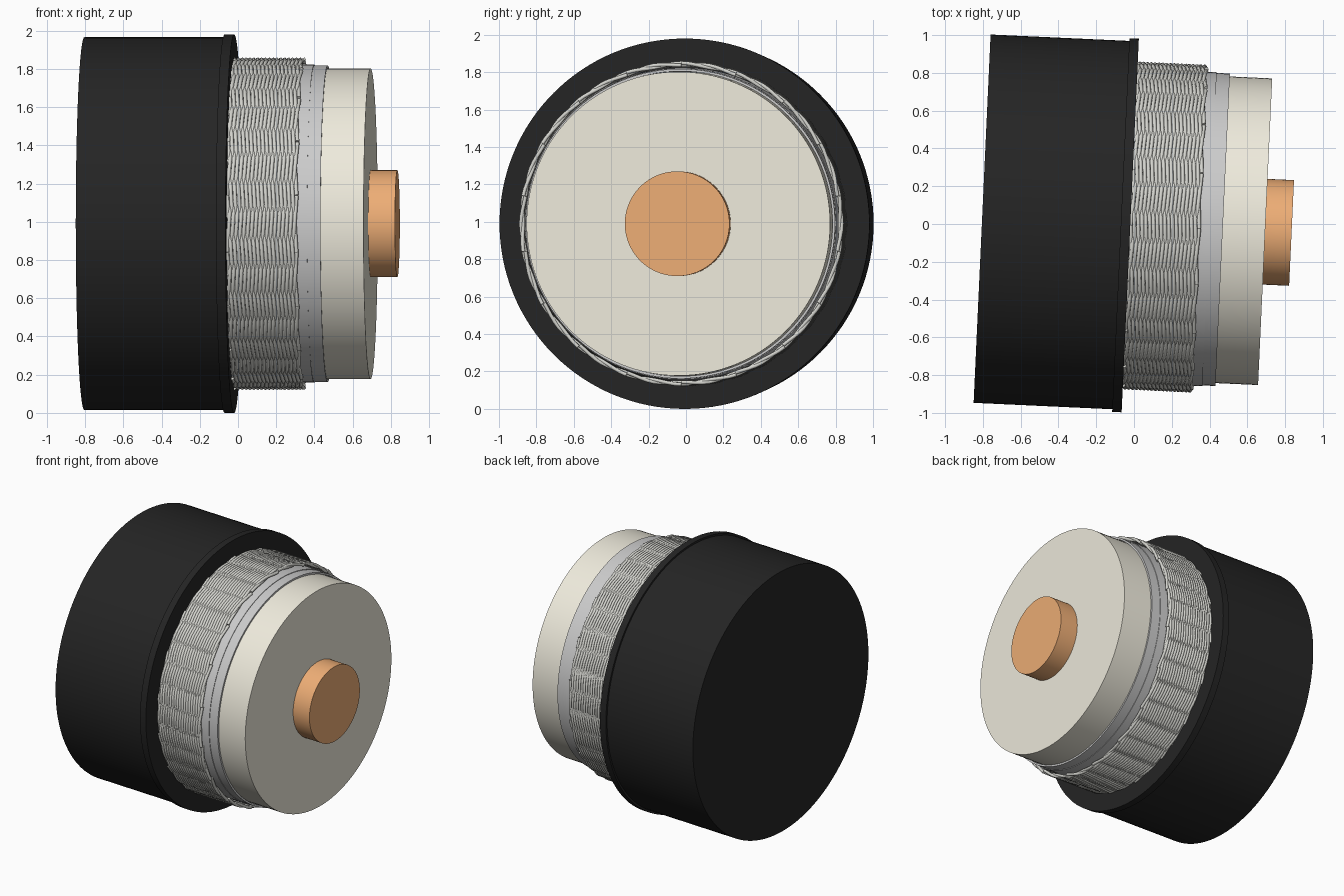
import bpy, math
from mathutils import Matrix, Vector

if "Cube" in bpy.data.objects:
    bpy.data.objects.remove(bpy.data.objects["Cube"])

# Cable axis: local +z runs along the cable, yawed a little off world +x
ORIGIN = Vector((-0.02, -0.008, 0.99))
AXIS = Matrix.Translation(ORIGIN) @ Matrix.Rotation(math.radians(-2.64), 4, 'Z') @ Matrix.Rotation(math.radians(90), 4, 'Y')


def material(name, rgb):
    m = bpy.data.materials.new(name)
    m.diffuse_color = (*rgb, 1)
    m.use_nodes = True
    m.node_tree.nodes["Principled BSDF"].inputs["Base Color"].default_value = m.diffuse_color
    return m


BLACK = material("black_rubber", (0.018, 0.018, 0.018))
CREAM = material("cream_insulation", (0.86, 0.83, 0.72))
COPPER = material("copper", (0.85, 0.42, 0.18))
FOIL = material("foil", (0.78, 0.79, 0.79))
WIRE = material("tinned_wire", (0.66, 0.66, 0.62))


def lathe(name, profile, mat, n=128):
    """Revolve (radius, distance) points round the cable axis."""
    verts, faces, rings = [], [], []
    for r, t in profile:
        if r == 0:
            rings.append([len(verts)] * n)
            verts.append((0, 0, t))
        else:
            rings.append(list(range(len(verts), len(verts) + n)))
            verts += [(r * math.cos(2 * math.pi * i / n), r * math.sin(2 * math.pi * i / n), t) for i in range(n)]
    for a, b in zip(rings, rings[1:]):
        for i in range(n):
            j = (i + 1) % n
            faces.append(list(dict.fromkeys((a[i], a[j], b[j], b[i]))))
    me = bpy.data.meshes.new(name)
    me.from_pydata(verts, [], faces)
    me.materials.append(mat)
    ob = bpy.data.objects.new(name, me)
    bpy.context.collection.objects.link(ob)
    ob.matrix_world = AXIS
    bpy.ops.object.select_all(action='DESELECT')
    ob.select_set(True)
    bpy.context.view_layer.objects.active = ob
    bpy.ops.object.shade_smooth_by_angle(angle=math.radians(30))
    return ob


def cylinder(name, r, t0, t1, mat):
    return lathe(name, [(0, t0), (r, t0), (r, t1), (0, t1)], mat)


def tube(name, r_in, r_out, t0, t1, mat):
    return lathe(name, [(r_in, t0), (r_out, t0), (r_out, t1), (r_in, t1), (r_in, t0)], mat)


# Outer jacket and the raised rim at its cut end
cylinder("outer_jacket", 0.976, -0.785, -0.02, BLACK)
tube("jacket_rim", 0.84, 0.99, -0.05, 0.0, BLACK)

# Foil wraps, insulation and conductor, each reaching further out
tube("outer_foil_wrap", 0.822, 0.832, -0.04, 0.42, FOIL)
tube("inner_foil_wrap", 0.815, 0.828, -0.04, 0.49, FOIL)
cylinder("insulation", 0.8125, -0.04, 0.715, CREAM)
cylinder("conductor", 0.28, 0.6, 0.855, COPPER)

# Braided shield: two opposed sets of wires weaving over and under
WIRES, STEPS, T0, T1 = 18, 144, 0.002, 0.365
cu = bpy.data.curves.new("braided_shield", 'CURVE')
cu.dimensions = '3D'
cu.bevel_depth = 0.011
cu.bevel_resolution = 1
cu.use_fill_caps = True
cu.materials.append(WIRE)
for turn in (1, -1):
    for i in range(WIRES):
        sp = cu.splines.new('POLY')
        sp.points.add(STEPS)
        for k, p in enumerate(sp.points):
            f = k / STEPS
            a = turn * 2 * math.pi * f + 2 * math.pi * i / WIRES
            r = 0.853 + turn * 0.006 * math.cos(2 * WIRES * math.pi * f)
            p.co = (r * math.cos(a), r * math.sin(a), T0 + (T1 - T0) * f, 1)
        sp.use_smooth = True
shield = bpy.data.objects.new("braided_shield", cu)
bpy.context.collection.objects.link(shield)
shield.matrix_world = AXIS
